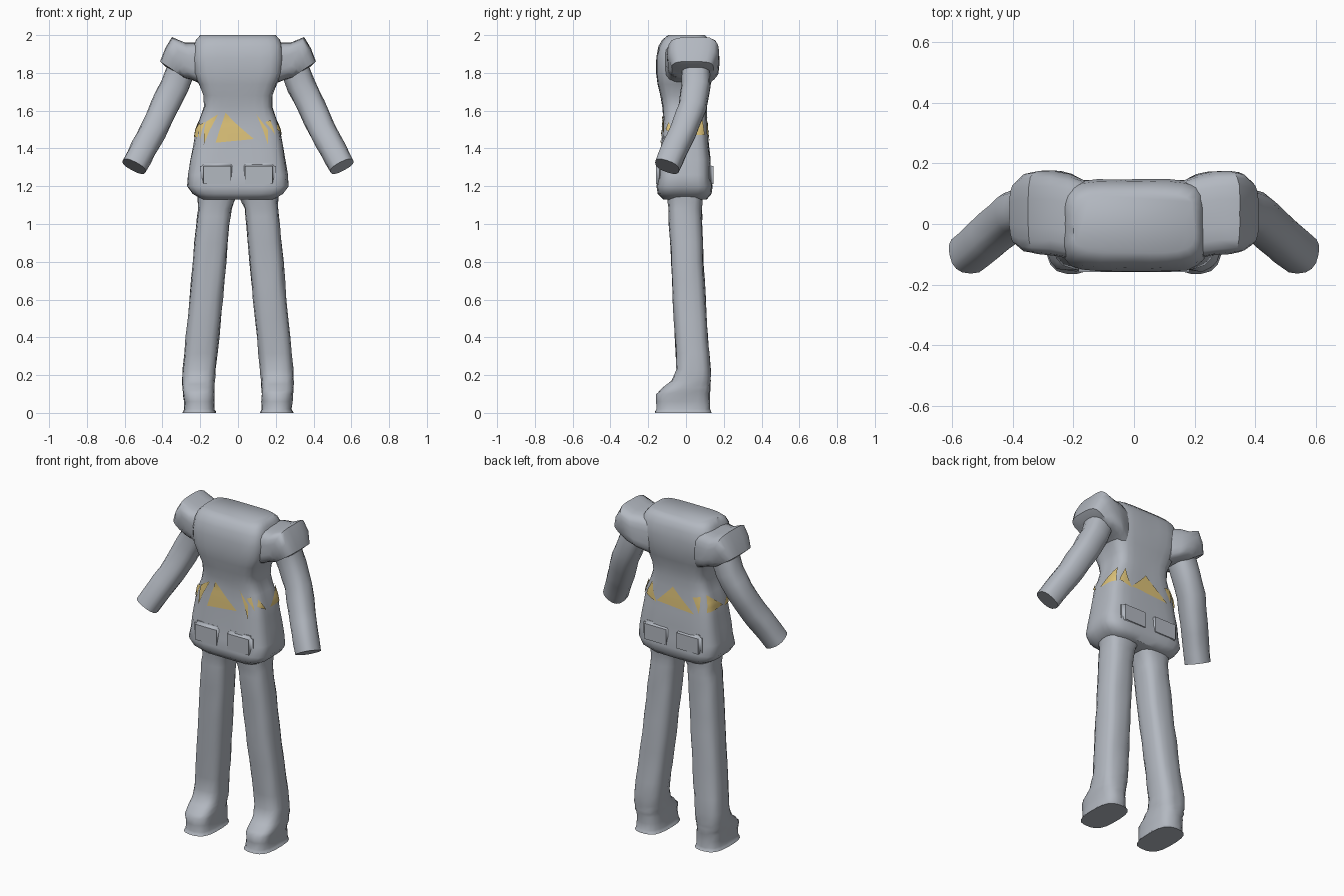
import bpy, bmesh, math, random
from mathutils import Vector

random.seed(4)
if "Cube" in bpy.data.objects:
    bpy.data.objects.remove(bpy.data.objects["Cube"], do_unlink=True)


def material(name, rgb):
    m = bpy.data.materials.new(name)
    m.use_nodes = True
    m.diffuse_color = (*rgb, 1)
    bsdf = m.node_tree.nodes["Principled BSDF"]
    bsdf.inputs["Base Color"].default_value = (*rgb, 1)
    bsdf.inputs["Roughness"].default_value = 0.8
    return m


GREY = material("grey cloth", (0.45, 0.48, 0.53))
YELLOW = material("yellow trim", (0.72, 0.54, 0.19))


def finish(name, bm, mat, angle=50):
    mesh = bpy.data.meshes.new(name)
    bmesh.ops.recalc_face_normals(bm, faces=bm.faces)
    bm.to_mesh(mesh)
    bm.free()
    mesh.materials.append(mat)
    ob = bpy.data.objects.new(name, mesh)
    bpy.context.collection.objects.link(ob)
    bpy.ops.object.select_all(action="DESELECT")
    ob.select_set(True)
    bpy.context.view_layer.objects.active = ob
    bpy.ops.object.shade_smooth_by_angle(angle=math.radians(angle))
    return ob


def outline(u, n):
    """Rounded square; u runs 0-8: front, +x side, back, -x side."""
    side, k = int(u % 8 // 2), u % 2 - 1
    x, y = [(k, -1), (1, k), (-k, 1), (-1, -k)][side]
    s = (abs(x) ** n + abs(y) ** n) ** (1 / n)
    return x / s, y / s


def blend(a, b, t):
    return [p + (q - p) * t for p, q in zip(a, b)]


def loft(name, rings, n=4, sides=24, steps=1, rough=0.0):
    """Skin rings of (centre, half axis, half axis), with slight cloth wrinkles."""
    full = []
    for a, b in zip(rings, rings[1:]):
        full += [[p.lerp(q, i / steps) for p, q in zip(a, b)] for i in range(steps)]
    full.append(rings[-1])
    bm = bmesh.new()
    loops = []
    for j, (c, a, b) in enumerate(full):
        loop = []
        for i in range(sides):
            x, y = outline(i * 8 / sides, n)
            r = 1 + (random.uniform(-rough, rough) if 0 < j < len(full) - 1 else 0)
            loop.append(bm.verts.new(c + (a * x + b * y) * r))
        loops.append(loop)
    for p, q in zip(loops, loops[1:]):
        for i in range(sides):
            k = (i + 1) % sides
            bm.faces.new((p[i], p[k], q[k], q[i]))
    bm.faces.new(loops[0])
    bm.faces.new(loops[-1])
    return finish(name, bm, GREY)


def level(z, x0, x1, y0, y1):
    """Horizontal ring from its extents."""
    return (Vector(((x0 + x1) / 2, (y0 + y1) / 2, z)),
            Vector(((x1 - x0) / 2, 0, 0)), Vector((0, (y1 - y0) / 2, 0)))


# Torso: height, half width, front, back
TORSO = [
    (1.13, .19, -.12, .11), (1.16, .24, -.15, .135), (1.20, .268, -.155, .14),
    (1.26, .262, -.145, .13), (1.34, .25, -.14, .13), (1.42, .235, -.13, .12),
    (1.50, .222, -.125, .115), (1.56, .2, -.12, .11), (1.62, .18, -.125, .11),
    (1.68, .182, -.135, .115), (1.74, .205, -.15, .13), (1.80, .235, -.158, .145),
    (1.88, .24, -.158, .148), (1.94, .235, -.145, .14), (1.975, .22, -.125, .125),
    (2.0, .2, -.095, .1)]
loft("torso", [level(z, -w, w, f, b) for z, w, f, b in TORSO], n=5, sides=32, rough=.012)


def torso_point(u, z, lift):
    for a, b in zip(TORSO, TORSO[1:]):
        if a[0] <= z <= b[0]:
            _, w, f, k = blend(a, b, (z - a[0]) / (b[0] - a[0]))
            x, y = outline(u, 5)
            return Vector((x * (w + lift), (f + k) / 2 + y * ((k - f) / 2 + lift), z))


# Yellow waist triangles: perimeter position and height of each corner
TRIANGLES = [
    ((.5, 1.43), (1.36, 1.45), (.66, 1.59)),
    ((.2, 1.42), (.13, 1.54), (.46, 1.58)),
    ((.04, 1.45), (.1, 1.54), (-.25, 1.52)),
    ((1.5, 1.58), (1.68, 1.42), (1.72, 1.5)),
    ((1.7, 1.54), (1.9, 1.55), (1.95, 1.47)),
    ((2.1, 1.5), (2.6, 1.47), (2.25, 1.54)),
    ((2.9, 1.47), (3.9, 1.47), (3.8, 1.57)),
    ((4.05, 1.48), (4.5, 1.45), (4.2, 1.57)),
    ((4.5, 1.46), (5.6, 1.44), (4.95, 1.57)),
    ((5.6, 1.54), (5.75, 1.45), (5.9, 1.55)),
    ((6.1, 1.46), (7.2, 1.47), (6.25, 1.56)),
    ((7.3, 1.46), (7.9, 1.46), (7.8, 1.54))]
bm = bmesh.new()
CUTS = 8
for a, b, c in TRIANGLES:
    grid = []
    for i in range(CUTS + 1):
        left, right = blend(a, c, i / CUTS), blend(b, c, i / CUTS)
        m = CUTS - i
        grid.append([bm.verts.new(torso_point(*blend(left, right, j / max(m, 1)), .005))
                     for j in range(m + 1)])
    for low, high in zip(grid, grid[1:]):
        for j in range(len(high)):
            bm.faces.new((low[j], low[j + 1], high[j]))
            if j + 1 < len(high):
                bm.faces.new((low[j + 1], high[j + 1], high[j]))
# Turn plates outward
finish_faces = list(bm.faces)
trim = finish("waist_triangles", bm, YELLOW)
for p in trim.data.polygons:
    if p.normal.x * p.center.x + p.normal.y * p.center.y < 0:
        p.flip()

for side, s in (("left", 1), ("right", -1)):
    # Trouser leg and boot: height, inner, outer, front, back
    leg = [(0, .115, .295, -.165, .135), (.02, .125, .285, -.155, .125),
           (.10, .125, .29, -.155, .125), (.135, .125, .295, -.12, .128),
           (.17, .122, .295, -.075, .13), (.23, .118, .293, -.05, .13),
           (.40, .1, .277, -.058, .115), (.60, .08, .257, -.07, .105),
           (.80, .062, .24, -.08, .092), (1.0, .045, .22, -.09, .085),
           (1.08, .035, .212, -.092, .083), (1.15, .005, .215, -.1, .09)]
    loft(side + "_leg", [level(z, *sorted((s * i, s * o)), f, b) for z, i, o, f, b in leg],
         n=3, sides=20, steps=2, rough=.03)

    # Puffed sleeve: top x, z, bottom x, z, front, back
    sleeve = [(.15, 1.95, .16, 1.72, -.11, .14), (.22, 1.96, .2, 1.745, -.115, .165),
              (.28, 1.96, .225, 1.755, -.105, .175), (.35, 1.99, .25, 1.765, -.1, .175),
              (.385, 1.93, .27, 1.77, -.095, .17), (.412, 1.86, .285, 1.775, -.075, .145),
              (.38, 1.83, .29, 1.785, -.04, .11)]
    loft(side + "_sleeve",
         [(Vector((s * (tx + bx) / 2, (f + b) / 2, (tz + bz) / 2)),
           Vector((0, (b - f) / 2, 0)),
           Vector((s * (tx - bx) / 2, 0, (tz - bz) / 2)))
          for tx, tz, bx, bz, f, b in sleeve], n=4, rough=.015)

    # Arm swept along a bent path
    path = [Vector((s * x, y, z)) for x, y, z in
            ((.29, .05, 1.85), (.335, .052, 1.73), (.39, .035, 1.62),
             (.45, -.015, 1.49), (.5, -.06, 1.4), (.55, -.1, 1.305))]
    rings = []
    for i, c in enumerate(path):
        d = (path[min(i + 1, 5)] - path[max(i - 1, 0)]).normalized()
        across = d.cross(Vector((0, 1, 0))).normalized()
        r = .078 - .002 * i
        rings.append((c, across * r, d.cross(across) * r))
    loft(side + "_arm", rings, n=2.5, sides=16, steps=2, rough=.03)

    # Soft front and back panels on the shorts
    for face, y in (("front", -.138), ("back", .125)):
        bm = bmesh.new()
        bmesh.ops.create_cube(bm, size=1)
        for v in bm.verts:
            v.co = Vector((s * .11 + v.co.x * .18, y + v.co.y * .04, 1.26 + v.co.z * .13))
        bmesh.ops.bevel(bm, geom=bm.edges[:], offset=.017, segments=3, affect="EDGES")
        finish(f"{side}_{face}_panel", bm, GREY)
